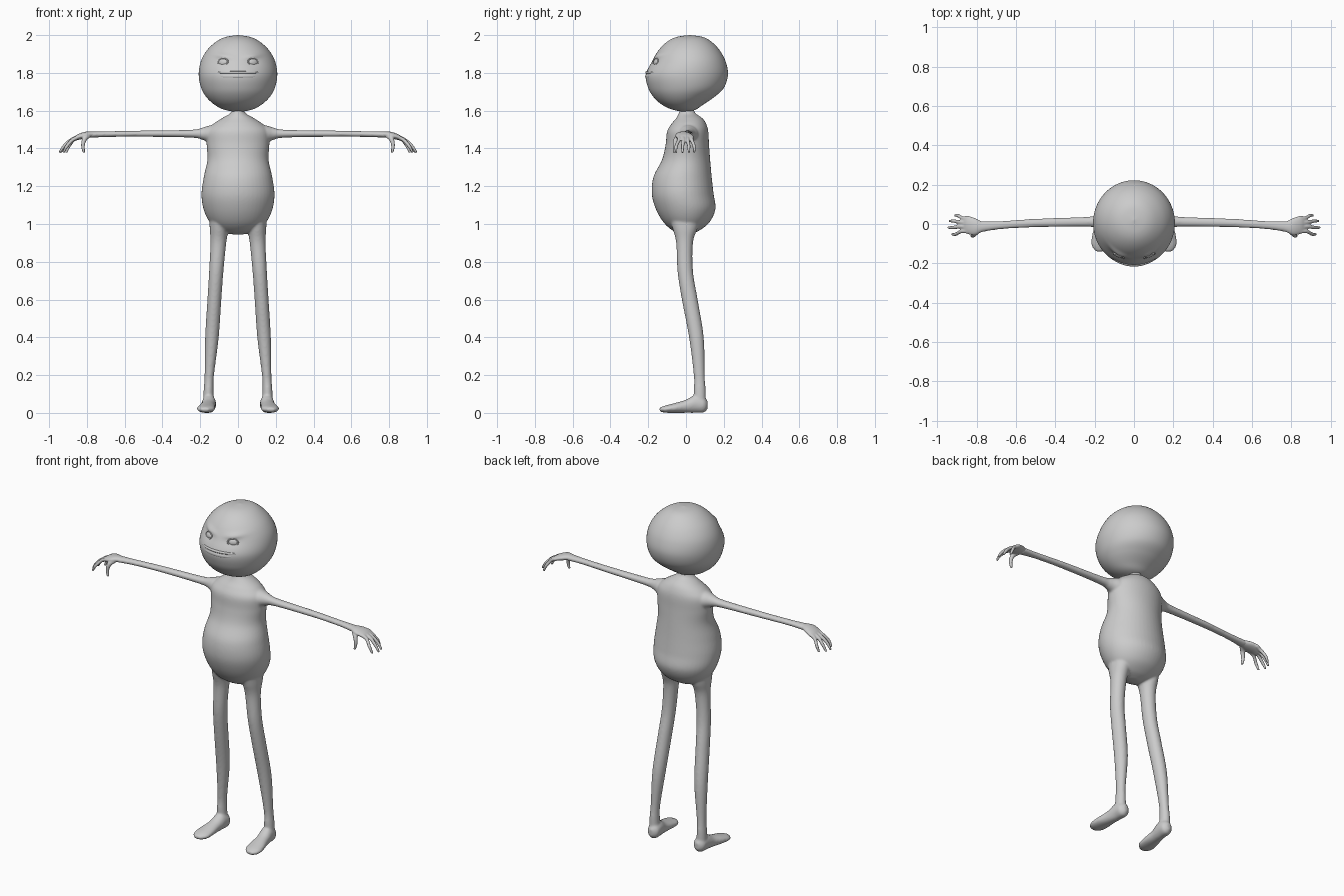
import bpy, bmesh, math
from mathutils import Vector

if "Cube" in bpy.data.objects:
    bpy.data.objects.remove(bpy.data.objects["Cube"])

X, Y, Z = Vector((1, 0, 0)), Vector((0, 1, 0)), Vector((0, 0, 1))


def spline(secs, steps):
    """Catmull-Rom interpolation through section tuples."""
    out = []
    for i in range(len(secs) - 1):
        p = [secs[max(0, min(len(secs) - 1, i + k))] for k in (-1, 0, 1, 2)]
        for s in range(steps):
            t = s / steps
            out.append([0.5 * (2 * b + (c - a) * t + (2 * a - 5 * b + 4 * c - d) * t * t
                               + (3 * b - a - 3 * c + d) * t ** 3) for a, b, c, d in zip(*p)])
    out.append(list(secs[-1]))
    return out


def tube(bm, secs, u, v=None, steps=6, sides=24):
    """Loft elliptical rings (x, y, z, radius_u, radius_v)."""
    rows = spline(secs, steps)
    cs = [Vector(r[:3]) for r in rows]
    rings = []
    for i, r in enumerate(rows):
        t = (cs[min(i + 1, len(cs) - 1)] - cs[max(i - 1, 0)]).normalized()
        w = v or t.cross(u).normalized()
        rings.append([bm.verts.new(cs[i] + u * max(r[3], .001) * math.cos(k * math.tau / sides)
                                   + w * max(r[4], .001) * math.sin(k * math.tau / sides))
                      for k in range(sides)])
    for a, b in zip(rings, rings[1:]):
        for k in range(sides):
            j = (k + 1) % sides
            bm.faces.new((a[k], a[j], b[j], b[k]))
    bm.faces.new(rings[0])
    bm.faces.new(rings[-1])


def upright(rows):
    """(z, y_front, y_back, half_width, x) -> sections."""
    return [(r[4] if len(r) > 4 else 0, (r[1] + r[2]) / 2, r[0], r[3], (r[2] - r[1]) / 2) for r in rows]


def finish(bm, name, voxel=0, smooth=0):
    bmesh.ops.recalc_face_normals(bm, faces=bm.faces)
    for f in bm.faces:
        f.smooth = True
    me = bpy.data.meshes.new(name)
    bm.to_mesh(me)
    bm.free()
    ob = bpy.data.objects.new(name, me)
    bpy.context.collection.objects.link(ob)
    if voxel:
        m = ob.modifiers.new("blend", 'REMESH')
        m.mode, m.voxel_size, m.use_smooth_shade = 'VOXEL', voxel, True
        m = ob.modifiers.new("soften", 'SMOOTH')
        m.factor, m.iterations = 0.5, smooth
    return ob


# Body: torso, legs, feet and arms blended into one skin
bm = bmesh.new()
tube(bm, upright([(1.63, -.03, .04, .03), (1.59, -.037, .047, .037), (1.56, -.052, .087, .085),
                  (1.53, -.077, .107, .13), (1.49, -.1, .118, .165), (1.42, -.108, .122, .166),
                  (1.34, -.127, .128, .162), (1.25, -.172, .136, .181), (1.16, -.181, .146, .193),
                  (1.08, -.16, .156, .183), (1.01, -.12, .125, .15), (.965, -.07, .07, .1),
                  (.945, -.02, .02, .03)]), X, Y, sides=48)
for s in (1, -1):
    tube(bm, upright([(z, a, b, r, s * x) for z, a, b, r, x in
                      [(1.06, -.09, .08, .05, .1), (.98, -.072, .062, .05, .1), (.9, -.052, .037, .042, .104),
                       (.75, -.045, .037, .038, .115), (.6, -.022, .062, .037, .125),
                       (.4, .016, .094, .036, .138), (.2, .041, .099, .025, .152),
                       (.12, .041, .104, .026, .156), (.04, .04, .105, .03, .156)]]), X, Y)
    # Foot
    tube(bm, [(s * x, y, z, a, b) for x, y, z, a, b in
              [(.152, .115, .042, .012, .02), (.152, .095, .043, .034, .041), (.154, .05, .048, .037, .048),
               (.16, 0, .035, .038, .035), (.167, -.06, .026, .047, .026),
               (.171, -.11, .02, .045, .019), (.174, -.14, .018, .02, .01)]], X, Z)
    # Arm
    tube(bm, [(s * x, y, z, a, b) for x, y, z, a, b in
              [(.1, .01, 1.47, .07, .06), (.15, .012, 1.475, .052, .047), (.19, .012, 1.478, .033, .032),
               (.25, .011, 1.478, .025, .021), (.5, .005, 1.478, .022, .0165),
               (.68, -.006, 1.476, .021, .0155), (.79, -.015, 1.473, .03, .017)]], Y, Z)
finish(bm, "body", .006, 8)

# Hands: palm, four drooping fingers and a thumb
for s, side in ((1, "left"), (-1, "right")):
    bm = bmesh.new()
    tube(bm, [(s * x, y, z, a, b) for x, y, z, a, b in
              [(.72, -.009, 1.476, .019, .012), (.77, -.014, 1.475, .026, .015),
               (.81, -.013, 1.47, .044, .018), (.85, -.004, 1.459, .046, .015),
               (.875, -.002, 1.446, .036, .009)]], Y, Z)
    for tip, y0, y1 in ((.91, .03, .043), (.938, .009, .015), (.945, -.013, -.018), (.925, -.037, -.052)):
        d = tip - .85
        tube(bm, [(s * .84, y0, 1.462, .012, .011), (s * (.85 + d * .35), y0, 1.445, .01, .01),
                  (s * (.85 + d * .75), y1, 1.412, .009, .009),
                  (s * tip, y1, 1.378, .006, .006)], Y, sides=12)
    tube(bm, [(s * .79, -.035, 1.47, .014, .014), (s * .812, -.053, 1.45, .013, .013),
              (s * .821, -.06, 1.415, .01, .01), (s * .815, -.062, 1.377, .007, .007)], Y, sides=12)
    finish(bm, side + "_hand", .004, 4)

# Head: rounded loft with raised brows and shallow sockets
bm = bmesh.new()
tube(bm, upright([(2.0, .018, .022, .002), (1.99, -.05, .09, .066), (1.965, -.1, .135, .116),
                  (1.92, -.145, .178, .164), (1.86, -.18, .21, .197), (1.79, -.213, .222, .208),
                  (1.72, -.2, .2, .195), (1.67, -.17, .147, .166), (1.63, -.125, .088, .122),
                  (1.605, -.07, .05, .072), (1.592, -.003, .003, .003)]), X, Y, steps=8, sides=96)
for v in bm.verts:
    if v.co.y < -.05:
        x, z = abs(v.co.x), v.co.z
        brow = math.exp(-((x - .08) / .045) ** 2 - ((z - 1.878 - .15 * x) / .014) ** 2)
        socket = math.exp(-((x - .08) / .035) ** 2 - ((z - 1.857) / .02) ** 2)
        v.co.y += .004 * socket - .011 * brow
finish(bm, "head")

# Lips following the face, with a slit between them
for name, z, b in (("upper_lip", 1.802, .007), ("lower_lip", 1.782, .0115)):
    bm = bmesh.new()
    path = []
    for i in range(-6, 7):
        x = i * .0185
        k = math.sqrt(max(.03, 1 - (i / 6) ** 2))
        path.append((x, .006 - .214 * math.sqrt(1 - (x / .208) ** 2), z, b * (.4 + .6 * k), .008 * k))
    tube(bm, path, Z, steps=3, sides=12)
    finish(bm, name)

# Eyes and eyelid rims
for s, side in ((1, "left"), (-1, "right")):
    bpy.ops.mesh.primitive_uv_sphere_add(segments=32, ring_count=16, radius=1,
                                         location=(s * .079, -.157, 1.857), rotation=(-.25, 0, s * .42))
    eye = bpy.context.object
    eye.name, eye.scale = side + "_eye", (.027, .012, .019)
    bpy.ops.mesh.primitive_torus_add(major_segments=40, minor_segments=10, major_radius=.028, minor_radius=.0045,
                                     location=(s * .079, -.161, 1.857), rotation=(math.radians(75), 0, s * .42))
    lid = bpy.context.object
    lid.name, lid.scale = side + "_eyelid", (1, .72, 1)
    for ob in (eye, lid):
        ob.data.shade_smooth()
